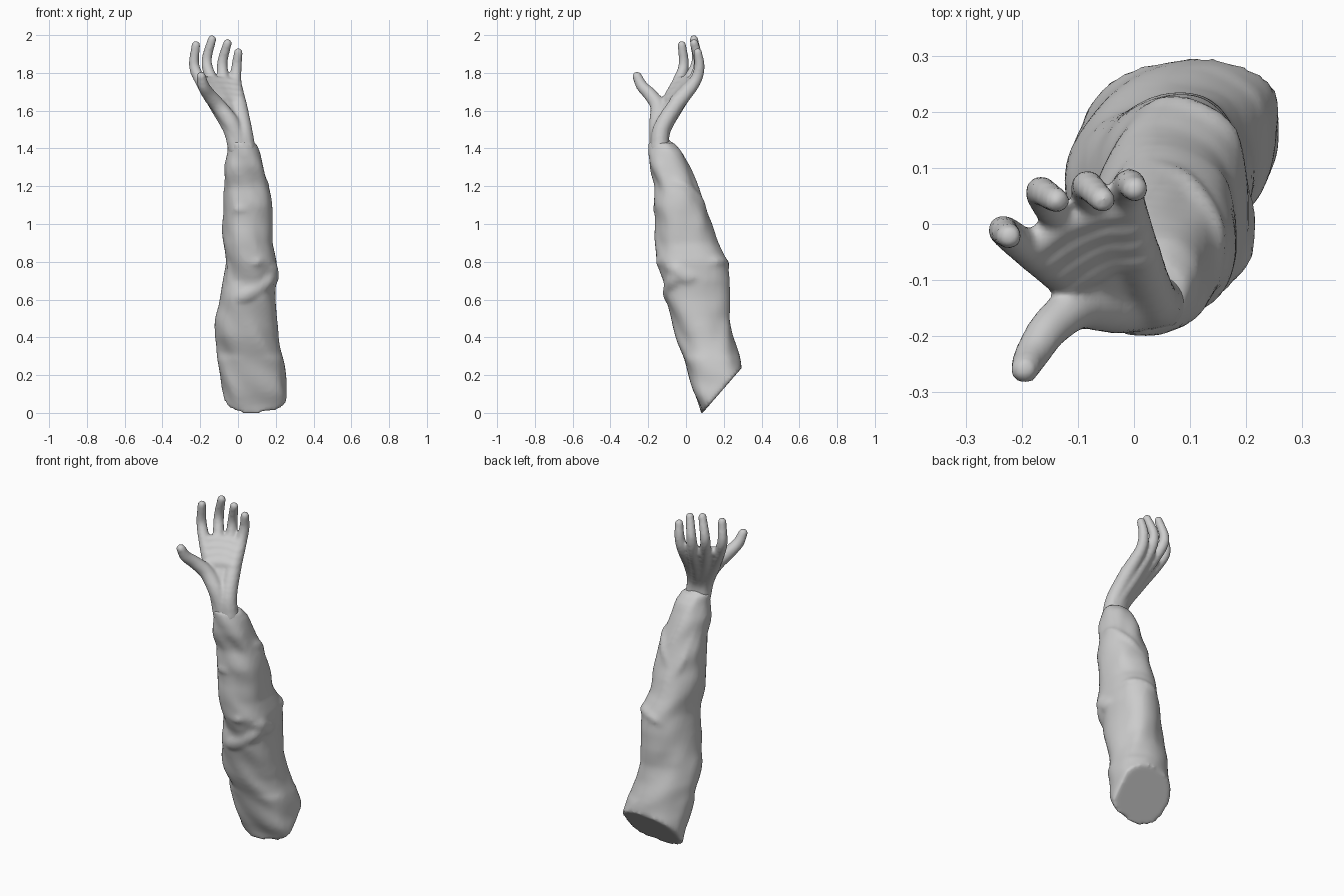
import bpy, bmesh, math
from mathutils import Vector, noise

# sleeve outline: z, x min, x max, y min, y max
ROWS = [
    (-0.03, -0.07, 0.25, 0.09, 0.30), (0.03, -0.08, 0.26, 0.07, 0.31),
    (0.10, -0.08, 0.26, 0.04, 0.31), (0.20, -0.09, 0.255, 0.015, 0.305),
    (0.30, -0.11, 0.24, -0.015, 0.28), (0.40, -0.125, 0.21, -0.05, 0.25),
    (0.50, -0.115, 0.20, -0.08, 0.23), (0.60, -0.10, 0.20, -0.11, 0.235),
    (0.70, -0.08, 0.21, -0.12, 0.23), (0.80, -0.07, 0.21, -0.155, 0.215),
    (0.90, -0.08, 0.18, -0.16, 0.17), (1.00, -0.083, 0.185, -0.16, 0.145),
    (1.10, -0.08, 0.175, -0.175, 0.105), (1.20, -0.073, 0.16, -0.16, 0.06),
    (1.30, -0.078, 0.14, -0.195, 0.02), (1.38, -0.06, 0.115, -0.197, -0.02),
    (1.43, -0.06, 0.09, -0.195, -0.065),
]


def surface(angle, z):
    """Point on the sleeve at an angle (degrees) and a height."""
    i = 0
    while i < len(ROWS) - 2 and z > ROWS[i + 1][0]:
        i += 1
    a, b = ROWS[i], ROWS[i + 1]
    t = (z - a[0]) / (b[0] - a[0])
    x0, x1, y0, y1 = [a[k] + (b[k] - a[k]) * t for k in range(1, 5)]
    c, s = math.cos(math.radians(angle)), math.sin(math.radians(angle))
    e = 0.74 if z < 0.3 else 0.88
    if c < 0 < s:      # back left corner is flatter
        e = 1.05
    x = (x0 + x1) / 2 + math.copysign(abs(c) ** e, c) * (x1 - x0) / 2
    y = (y0 + y1) / 2 + math.copysign(abs(s) ** e, s) * (y1 - y0) / 2
    x += max(0, s) ** 2 * 0.03 * max(0, 1 - z / 0.9)
    wrinkle = noise.noise(Vector((c * 1.3, s * 1.3, z * 7 + c))) * 0.014
    return Vector((x + c * wrinkle, y + s * wrinkle, z))


def chain(bm, points, radii, n=9):
    """Smooth row of overlapping balls through the points."""
    p = [Vector(q) for q in points]
    p = [2 * p[0] - p[1]] + p + [2 * p[-1] - p[-2]]
    for i in range(1, len(p) - 2):
        a, b, c, d = p[i - 1:i + 3]
        for k in range(n + 1):
            t = k / n
            pos = 0.5 * (2 * b + (c - a) * t + (2 * a - 5 * b + 4 * c - d) * t * t
                         + (3 * b - a - 3 * c + d) * t ** 3)
            r = radii[i - 1] + (radii[i] - radii[i - 1]) * t
            m = bmesh.ops.create_icosphere(bm, subdivisions=2, radius=r)
            bmesh.ops.translate(bm, verts=m["verts"], vec=pos)


def finish(bm, name, voxel, smooth):
    bmesh.ops.recalc_face_normals(bm, faces=bm.faces)
    mesh = bpy.data.meshes.new(name)
    bm.to_mesh(mesh)
    bm.free()
    ob = bpy.data.objects.new(name, mesh)
    bpy.context.collection.objects.link(ob)
    rm = ob.modifiers.new("merge", "REMESH")
    rm.mode = "VOXEL"
    rm.voxel_size = voxel
    rm.use_smooth_shade = True
    sm = ob.modifiers.new("soften", "SMOOTH")
    sm.factor = 0.5
    sm.iterations = smooth
    return ob


# sleeve: lofted rings, closed at the cuff, cut on a slant at the bottom
bm = bmesh.new()
N, LEVELS = 40, 60
rings = []
for j in range(LEVELS + 1):
    z = -0.03 + 1.46 * j / LEVELS
    rings.append([bm.verts.new(surface(360 * k / N, z)) for k in range(N)])
for r0, r1 in zip(rings, rings[1:]):
    for k in range(N):
        bm.faces.new((r0[k], r0[(k + 1) % N], r1[(k + 1) % N], r1[k]))
bm.faces.new(rings[0][::-1])
bm.faces.new(rings[-1])
for co, no in (((0, 0.088, 0), (0, 0.23, -0.20)), ((0, 0, -0.004), (0, 0, -1))):
    cut = bmesh.ops.bisect_plane(bm, geom=bm.verts[:] + bm.edges[:] + bm.faces[:],
                                 plane_co=co, plane_no=no, clear_outer=True)
    edges = [e for e in cut["geom_cut"] if isinstance(e, bmesh.types.BMEdge)]
    bmesh.ops.holes_fill(bm, edges=edges, sides=0)

# cloth folds: (angle, height) paths on the sleeve surface, with thickness
FOLDS = [
    (((-150, 0.60), (-100, 0.62), (-60, 0.68), (-35, 0.73), (0, 0.77)), 0.05),
    (((-55, 0.78), (-35, 0.76), (-15, 0.72), (10, 0.72)), 0.05),
    (((5, 0.77), (50, 0.80), (95, 0.78), (140, 0.72)), 0.032),
    (((-120, 0.84), (-80, 0.80), (-40, 0.86)), 0.03),
    (((-130, 0.52), (-140, 0.70), (-150, 0.82)), 0.03),
    (((-20, 1.22), (20, 1.20), (70, 1.12), (110, 1.02)), 0.03),
    (((-125, 1.38), (-135, 1.28), (-140, 1.18)), 0.028),
    (((150, 1.3), (130, 1.1), (100, 0.95)), 0.03),
    (((-150, 1.02), (-110, 1.08), (-70, 1.05)), 0.03),
]
for path, r in FOLDS:
    pts = []
    for a, z in path:
        p = surface(a, z)
        axis = (surface(0, z) + surface(180, z)) / 2
        pts.append(p + (axis - p).normalized() * (r * 0.7))
    chain(bm, pts, [r * 0.65] + [r] * (len(pts) - 2) + [r * 0.65], 14)
# rounded top where the cloth closes on the wrist
chain(bm, ((0.01, -0.135, 1.38), (0.01, -0.135, 1.43)), (0.065, 0.05))
finish(bm, "sleeve", 0.014, 3)

# hand: each finger runs from the wrist through the palm to its tip
bm = bmesh.new()
FINGERS = [
    ((-0.005, -0.145, 1.40), (-0.033, -0.14, 1.50), (-0.105, -0.10, 1.62),
     (-0.195, -0.04, 1.755), (-0.232, -0.012, 1.84), (-0.223, -0.022, 1.947)),
    ((0.01, -0.14, 1.40), (-0.01, -0.13, 1.50), (-0.07, -0.075, 1.62),
     (-0.135, 0.01, 1.755), (-0.166, 0.057, 1.86), (-0.138, 0.042, 1.977)),
    ((0.025, -0.14, 1.40), (0.01, -0.125, 1.50), (-0.035, -0.055, 1.62),
     (-0.072, 0.036, 1.75), (-0.083, 0.068, 1.85), (-0.056, 0.043, 1.957)),
    ((0.045, -0.14, 1.40), (0.03, -0.13, 1.50), (0.008, -0.06, 1.62),
     (-0.012, 0.042, 1.745), (-0.008, 0.071, 1.83), (0.002, 0.062, 1.909)),
]
for pts in FINGERS:
    chain(bm, pts, (0.05, 0.047, 0.044, 0.033, 0.029, 0.024))
# thumb
chain(bm, ((0.01, -0.145, 1.42), (-0.035, -0.15, 1.53), (-0.10, -0.148, 1.62),
           (-0.15, -0.185, 1.68), (-0.182, -0.233, 1.73), (-0.195, -0.259, 1.782)),
      (0.05, 0.047, 0.042, 0.037, 0.032, 0.026))
# palm filled in with bands across the fingers
for t, r in ((0.2, 0.047), (0.45, 0.042), (0.7, 0.037), (0.95, 0.031)):
    band = [Vector(f[2]).lerp(Vector(f[3]), t) - Vector((0, 0.008, -0.004)) for f in FINGERS]
    band[0] += (band[1] - band[0]) * 0.12
    chain(bm, band, [r * 0.85, r, r, r * 0.85])
finish(bm, "hand", 0.009, 4)
